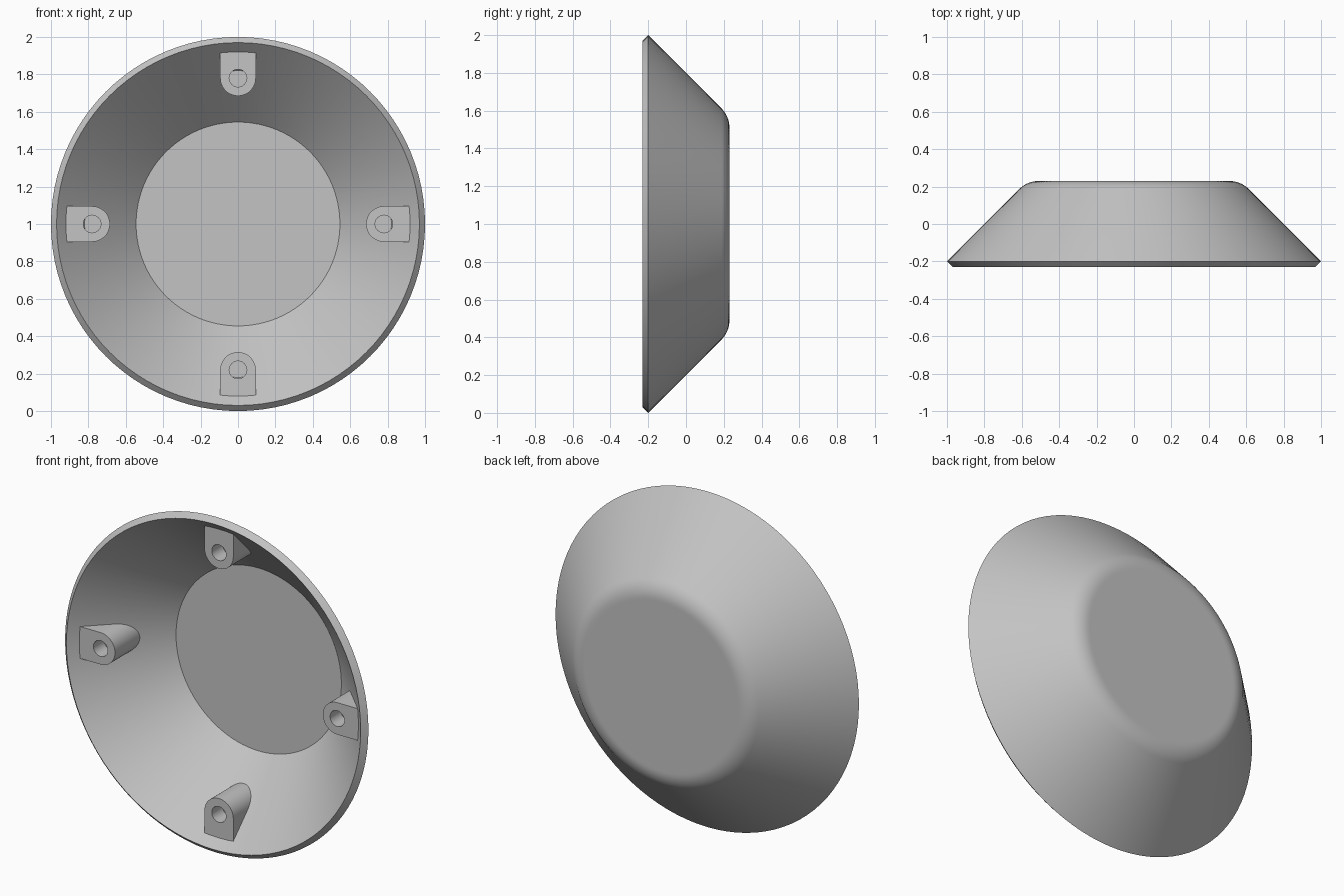
import bpy
import bmesh
from math import sin, cos, pi, hypot, radians

cube = bpy.data.objects.get("Cube")
if cube:
    bpy.data.objects.remove(cube, do_unlink=True)

grey = bpy.data.materials.new("plain grey")
grey.use_nodes = True
colour = (0.55, 0.55, 0.55, 1)
grey.diffuse_color = colour
grey.node_tree.nodes["Principled BSDF"].inputs["Base Color"].default_value = colour


def add_rings(name, rings):
    """Join closed rings of points into a skin with a cap at each end."""
    bm = bmesh.new()
    loops = [[bm.verts.new(p) for p in ring] for ring in rings]
    for a, b in zip(loops, loops[1:]):
        for i in range(len(a)):
            j = (i + 1) % len(a)
            bm.faces.new((a[i], a[j], b[j], b[i]))
    bm.faces.new(loops[0])
    bm.faces.new(loops[-1])
    bmesh.ops.recalc_face_normals(bm, faces=bm.faces)
    mesh = bpy.data.meshes.new(name)
    bm.to_mesh(mesh)
    bm.free()
    mesh.materials.append(grey)
    obj = bpy.data.objects.new(name, mesh)
    bpy.context.collection.objects.link(obj)
    obj.location.z = 1
    bpy.ops.object.select_all(action='DESELECT')
    obj.select_set(True)
    bpy.context.view_layer.objects.active = obj
    bpy.ops.object.shade_smooth_by_angle(angle=radians(30))
    return obj


# Dished shell: floor, inner cone, mitred rim, outer cone, rounded back edge
FILLET = 0.145
profile = [(0.545, 0.195), (0.97, -0.23), (1.0, -0.2)]
for k in range(9):
    t = pi / 4 * (1 + k / 8)
    profile.append((0.51 + FILLET * cos(t), 0.085 + FILLET * sin(t)))
profile.append((0.5, 0.23))
SIDES = 96
add_rings("dish_shell", [
    [(r * cos(2 * pi * i / SIDES), y, r * sin(2 * pi * i / SIDES)) for i in range(SIDES)]
    for r, y in profile])

# Screw bosses: round toward the centre, square toward the rim, blind hole
HALF, LENGTH, CENTRE, HOLE = 0.095, 0.1645, 0.78, 0.047
FRONT, HOLE_END = -0.18, -0.08


def boss_rings(turn):
    def place(u, v, y):
        return (u * cos(turn) - v * sin(turn), y, u * sin(turn) + v * cos(turn))

    hole, outline = [], []
    for i in range(48):
        a = 2 * pi * i / 48
        c, s = cos(a), sin(a)
        reach = HALF
        if c > 0.001:
            reach = min(HALF / max(abs(s), 0.001), LENGTH / c)
        hole.append((CENTRE + HOLE * c, HOLE * s))
        outline.append((CENTRE + reach * c, reach * s))
    return [[place(u, v, HOLE_END) for u, v in hole],
            [place(u, v, FRONT) for u, v in hole],
            [place(u, v, FRONT) for u, v in outline],
            # the root follows the slope inside the shell wall
            [place(u, v, 0.775 - hypot(u, v)) for u, v in outline]]


for k, side in enumerate(("left", "top", "right", "bottom")):
    add_rings(side + "_screw_boss", boss_rings(k * pi / 2))
